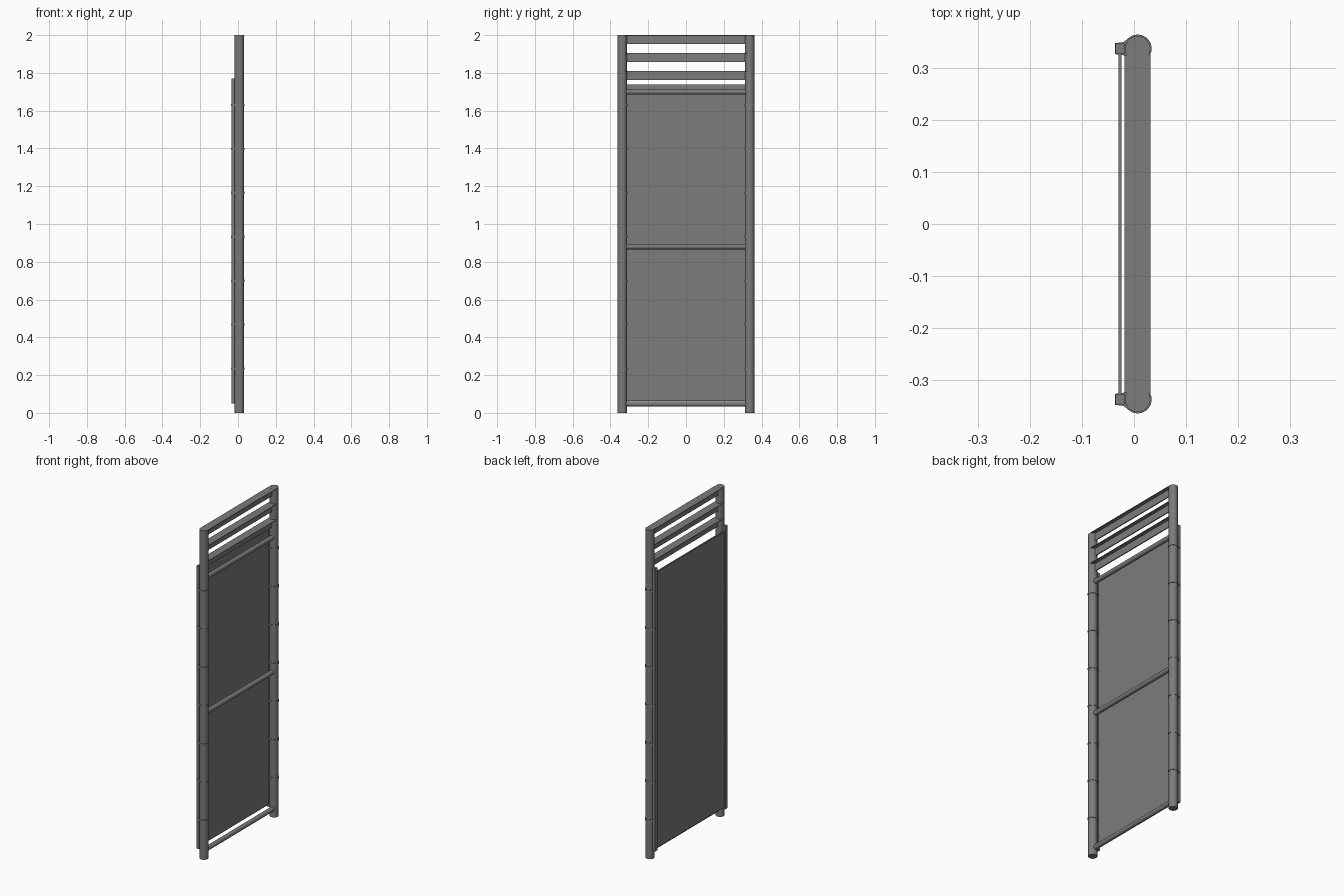
import bpy, bmesh, math
from mathutils import Vector

cube = bpy.data.objects.get("Cube")
if cube:
    bpy.data.objects.remove(cube, do_unlink=True)

grey = bpy.data.materials.new("steel_grey")
grey.use_nodes = True
colour = (0.2, 0.2, 0.2, 1)
grey.diffuse_color = colour
grey.node_tree.nodes["Principled BSDF"].inputs["Base Color"].default_value = colour

POST_X, POST_Y, POST_R = 0.007, 0.337, 0.0245
TUBE_X, TUBE_HALF = -0.0272, 0.0085
SIDES = (("left", 1), ("right", -1))


def finish(ob, name, smooth=False):
    ob.name = name
    ob.data.materials.append(grey)
    if smooth:
        bpy.ops.object.select_all(action='DESELECT')
        ob.select_set(True)
        bpy.context.view_layer.objects.active = ob
        bpy.ops.object.shade_smooth_by_angle(angle=math.radians(35))
    return ob


def rod(name, centre, radius, length, along_y=False):
    rot = (math.pi / 2, 0, 0) if along_y else (0, 0, 0)
    bpy.ops.mesh.primitive_cylinder_add(vertices=32, radius=radius, depth=length,
                                        location=centre, rotation=rot)
    return finish(bpy.context.object, name, True)


def box(name, centre, size):
    bpy.ops.mesh.primitive_cube_add(size=1, location=centre)
    ob = bpy.context.object
    ob.scale = size
    bpy.ops.object.transform_apply(location=False, rotation=False, scale=True)
    return finish(ob, name)


def prism(name, outline, direction, smooth=False):
    bm = bmesh.new()
    face = bm.faces.new([bm.verts.new(p) for p in outline])
    moved = bmesh.ops.extrude_face_region(bm, geom=[face])
    verts = [v for v in moved["geom"] if isinstance(v, bmesh.types.BMVert)]
    bmesh.ops.translate(bm, verts=verts, vec=direction)
    bmesh.ops.recalc_face_normals(bm, faces=bm.faces)
    mesh = bpy.data.meshes.new(name)
    bm.to_mesh(mesh)
    bm.free()
    ob = bpy.data.objects.new(name, mesh)
    bpy.context.collection.objects.link(ob)
    return finish(ob, name, smooth)


# Upright posts, panel side tubes and the straps that tie them together
for side, s in SIDES:
    y = s * POST_Y
    rod(side + "_post", (POST_X, y, 1), POST_R, 2)
    box(side + "_panel_tube", (TUBE_X, y, 0.91), (2 * TUBE_HALF, 0.02, 1.72))
    for i in range(7):
        z = 0.235 + i * 0.2325
        loop = []
        for k in range(25):
            a = math.radians(-125 + k * 250 / 24)
            loop.append((POST_X + 0.027 * math.cos(a), y + 0.027 * math.sin(a), z - 0.006))
        loop += [(TUBE_X + 0.007, y + 0.0125, z - 0.006), (-0.0365, y + 0.0105, z - 0.006),
                 (-0.0365, y - 0.0105, z - 0.006), (TUBE_X + 0.007, y - 0.0125, z - 0.006)]
        prism(f"{side}_strap_{i + 1}", loop, Vector((0, 0, 0.012)), True)

# Round cross rails
for name, z in (("bottom_rail", 0.047), ("middle_rail", 0.88), ("top_rail", 1.699)):
    rod(name, (POST_X, 0, z), 0.014, 0.64, True)

# Infill panel
box("infill_panel", (TUBE_X, 0, 0.9), (0.006, 0.66, 1.676))

# Upper slats with a flat top and a central web
w, t, h = 0.025, 0.003, 0.047
tee = [(-w, 0), (w, 0), (w, -t), (t, -t), (t, -h), (-t, -h), (-t, -t), (-w, -t)]
for i in range(3):
    top = 1.9995 - i * 0.0945
    prism(f"upper_slat_{i + 1}", [(POST_X + x, -0.325, top + z) for x, z in tee],
          Vector((0, 0.65, 0)))
